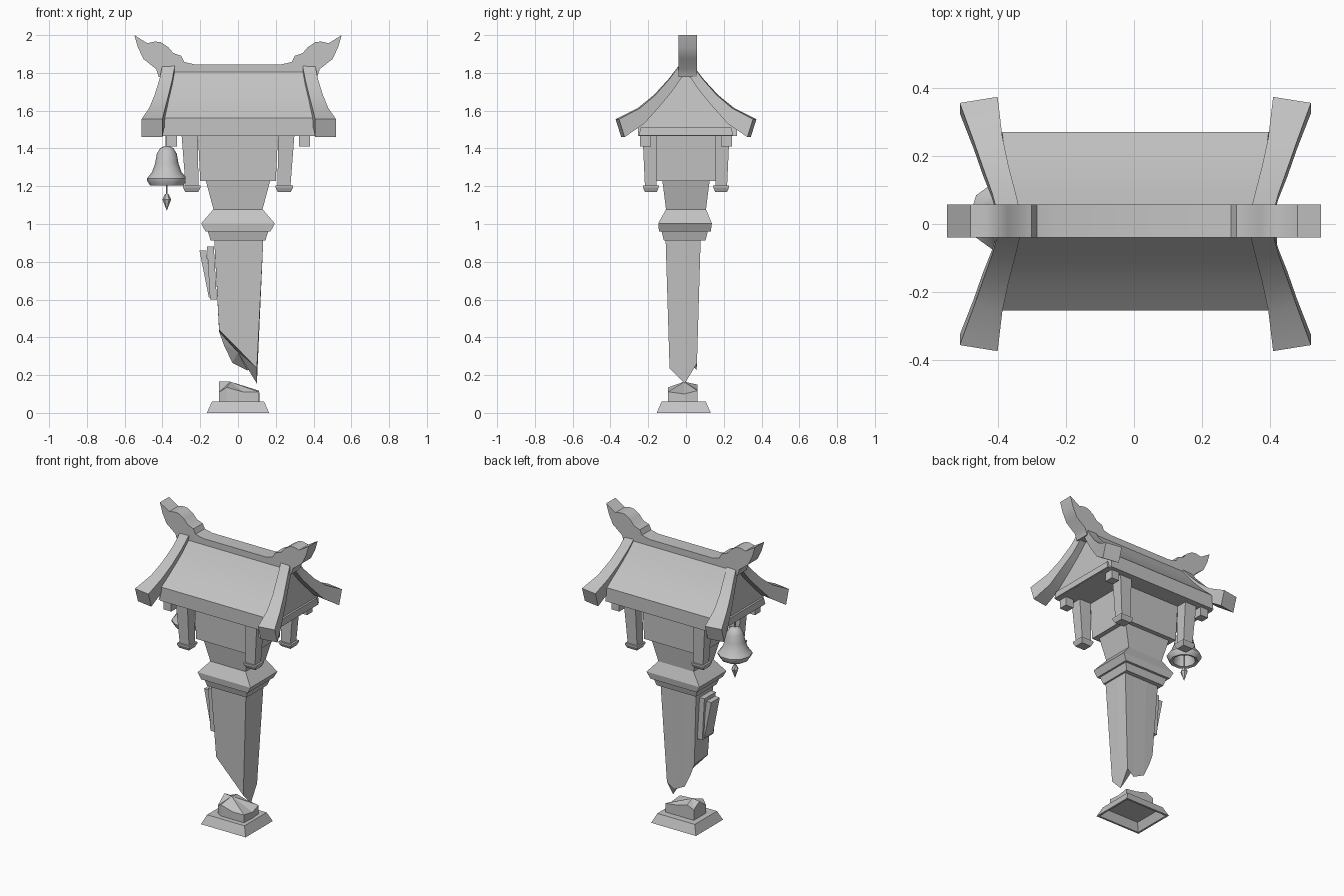
import bpy, bmesh, math

default_cube = bpy.data.objects.get("Cube")
if default_cube:
    bpy.data.objects.remove(default_cube, do_unlink=True)

stone = bpy.data.materials.new("grey stone")
stone.use_nodes = True
grey = (0.55, 0.55, 0.55, 1.0)
stone.diffuse_color = grey
stone.node_tree.nodes["Principled BSDF"].inputs["Base Color"].default_value = grey


def finish(name, bm, smooth=False):
    """Turn a bmesh into a named object with outward normals."""
    bmesh.ops.recalc_face_normals(bm, faces=bm.faces)
    mesh = bpy.data.meshes.new(name)
    bm.to_mesh(mesh)
    bm.free()
    mesh.materials.append(stone)
    obj = bpy.data.objects.new(name, mesh)
    bpy.context.collection.objects.link(obj)
    if smooth:
        bpy.ops.object.select_all(action='DESELECT')
        obj.select_set(True)
        bpy.context.view_layer.objects.active = obj
        bpy.ops.object.shade_smooth_by_angle(angle=math.radians(40))
    return obj


def loft(name, rings, smooth=False):
    """Skin a list of equal-length point rings and cap both ends."""
    bm = bmesh.new()
    loops = [[bm.verts.new(p) for p in ring] for ring in rings]
    for low, high in zip(loops, loops[1:]):
        count = len(low)
        for i in range(count):
            j = (i + 1) % count
            bm.faces.new((low[i], low[j], high[j], high[i]))
    bm.faces.new(loops[0])
    bm.faces.new(loops[-1])
    return finish(name, bm, smooth)


def rect(z, half_x, half_y, cx=0.0, cy=0.0):
    return [(cx + sx * half_x, cy + sy * half_y, z)
            for sx, sy in ((-1, -1), (1, -1), (1, 1), (-1, 1))]


def lathe(name, profile, cx, cy, sides, smooth=False):
    rings = []
    for radius, z in profile:
        rings.append([(cx + radius * math.cos(math.tau * i / sides),
                       cy + radius * math.sin(math.tau * i / sides), z)
                      for i in range(sides)])
    return loft(name, rings, smooth)


def broken(name, flat_ring, jagged_ring, centre):
    """A block with one plain open end and one fractured end fanned to a centre."""
    bm = bmesh.new()
    flat = [bm.verts.new(p) for p in flat_ring]
    rough = [bm.verts.new(p) for p in jagged_ring]
    middle = bm.verts.new(centre)
    for i in range(len(flat)):
        j = (i + 1) % len(flat)
        bm.faces.new((flat[i], flat[j], rough[j], rough[i]))
        bm.faces.new((rough[i], rough[j], middle))
    return finish(name, bm)


AXIS = -0.012   # pedestal depth offset
ROOF_X = 0.004  # roof side offset

# Plinth with a recessed underside
loft("base_plinth", [rect(.05, .128, .107, 0, AXIS), rect(0, .152, .13, 0, AXIS),
                     rect(0, .165, .143, 0, AXIS), rect(.06, .138, .117, 0, AXIS)])

# Broken stump on the plinth
stump_top = [(-.1, -.07, .11), (-.06, -.095, .135), (.03, -.095, .11), (.11, -.095, .112),
             (.115, -.01, .1), (.11, .06, .118), (.03, .06, .128), (-.05, .06, .15),
             (-.1, .06, .13), (-.1, 0, .165)]
stump_foot = [(x, y, .06) for x, y, z in stump_top]
broken("broken_stump", stump_foot, stump_top, (-.04, -.01, .165))

# Tapered shaft with a fractured lower end
fracture = [(-.1, -.087, .44), (.1, -.087, .237), (.1, -.007, .155), (.1, .058, .262),
            (.05, .056, .225), (-.03, .056, .265), (-.075, .055, .36), (-.1, .055, .43)]
shaft_top = [(x * 1.3 + .004, AXIS + (y - AXIS) * 1.28, .92) for x, y, z in fracture]
broken("broken_shaft", shaft_top, fracture, (0, -.01, .32))

# Stepped capital and flared neck
loft("capital_lower_step", [rect(.913, .145, .11, 0, AXIS + .005),
                            rect(.96, .16, .122, 0, AXIS + .005)])
loft("capital_and_neck", [rect(.96, .172, .137, 0, -.006), rect(1.003, .195, .142, 0, -.005),
                          rect(1.078, .13, .106), rect(1.228, .17, .125)])

# Lantern chamber
loft("lantern_box", [rect(1.227, .2, .155), rect(1.475, .212, .158)])

# Flaring bargeboards: top y, top z, bottom y, bottom z, outer x, inner x
stations = [(0, 1.848, 0, 1.79, .4, .335), (.035, 1.84, .025, 1.772, .405, .338),
            (.09, 1.765, .075, 1.7, .42, .352), (.163, 1.682, .14, 1.622, .446, .372),
            (.243, 1.614, .22, 1.532, .474, .39), (.355, 1.555, .325, 1.46, .515, .404)]

# Corner posts with feet, brackets under the eaves, bargeboards
for x_name, sx in (("left", 1), ("right", -1)):
    for y_name, sy in (("front", -1), ("back", 1)):
        corner = f"{y_name}_{x_name}"
        loft(f"{corner}_post", [rect(1.19, .034, .031, sx * .243, sy * .186),
                                rect(1.475, .043, .038, sx * .256, sy * .192)])
        loft(f"{corner}_post_foot", [rect(1.17, .035, .031, sx * .245, sy * .186),
                                     rect(1.193, .046, .042, sx * .245, sy * .186),
                                     rect(1.203, .046, .042, sx * .245, sy * .186)])
        loft(f"{corner}_bracket", [rect(1.41, .029, .029, sx * .351, sy * .215),
                                   rect(1.475, .029, .029, sx * .351, sy * .215)])
        rings = []
        for top_y, top_z, low_y, low_z, outer, inner in stations:
            skew = .05 * top_y
            rings.append([(ROOF_X + sx * outer, sy * top_y, top_z),
                          (ROOF_X + sx * inner, sy * (top_y + skew), top_z),
                          (ROOF_X + sx * inner, sy * (low_y + skew), low_z),
                          (ROOF_X + sx * outer, sy * low_y, low_z)])
        loft(f"{corner}_bargeboard", rings, smooth=True)

# Roof body: curved slopes, upright eaves, slanted gables
half_profile = [(.04, 1.815), (.09, 1.745), (.14, 1.682), (.2, 1.618), (.262, 1.56),
                (.262, 1.467)]
outline = half_profile + [(-y, z) for y, z in reversed(half_profile)]


def roof_end(side):
    return [(ROOF_X + side * (.355 + (1.815 - z) * .14), y + .008, z) for y, z in outline]


loft("roof_body", [roof_end(-1), roof_end(1)], smooth=True)
loft("gable_tie_beam", [rect(1.468, .415, .25, ROOF_X), rect(1.512, .41, .24, ROOF_X)])

# Ridge beam with upswept finials, one extruded profile
finial = [(.23, 1.845), (.285, 1.858), (.3, 1.89), (.343, 1.905), (.37, 1.937),
          (.41, 1.963), (.44, 1.966), (.48, 1.957), (.549, 2.0), (.53, 1.935), (.5, 1.873),
          (.433, 1.82), (.42, 1.778)]
ridge_outline = finial + [(-x, z) for x, z in reversed(finial)]
loft("roof_ridge", [[(x, y, z) for x, z in ridge_outline] for y in (-.04, .057)],
     smooth=True)

# Hanging bell with clapper
BELL = (-.377, .022)
lathe("bell_hanger", [(.006, 1.39), (.006, 1.475)], *BELL, 6)
lathe("bell", [(.012, 1.412), (.035, 1.402), (.053, 1.372), (.062, 1.32), (.078, 1.275),
               (.106, 1.24), (.104, 1.228), (.088, 1.203), (.07, 1.208), (.05, 1.3)],
      *BELL, 10, smooth=True)
lathe("clapper_rod", [(.005, 1.14), (.005, 1.31)], *BELL, 6)
lathe("clapper_weight", [(.001, 1.072), (.023, 1.13), (.01, 1.158)], *BELL, 6)


# Tilted boards fixed to the shaft side
def board(name, foot, head, half_width):
    """Each end is x, z, thickness."""
    loft(name, [rect(z, thickness / 2, half_width, x, -.02) for x, z, thickness in (foot, head)])


board("plaque_back", (-.13, .6, .036), (-.146, .88, .036), .06)
board("plaque_front", (-.146, .61, .016), (-.186, .86, .036), .045)
